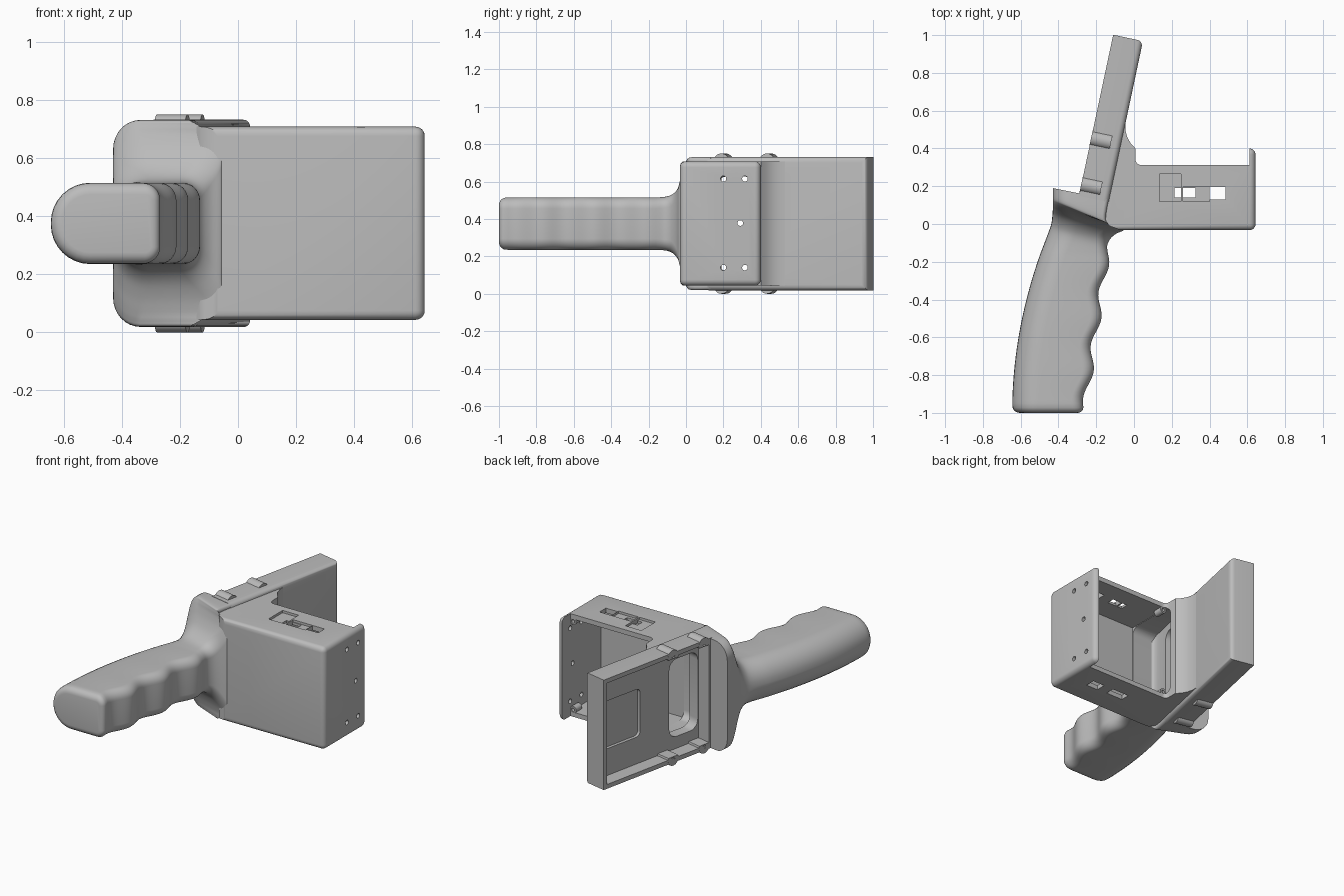
import bpy, bmesh, math
from mathutils import Vector, Matrix

if "Cube" in bpy.data.objects:
    bpy.data.objects.remove(bpy.data.objects["Cube"])

MID = 0.375                      # mirror height of the whole body
TILT = Matrix.Rotation(math.radians(-12), 4, 'Z')
FLAT = Matrix.Identity(4)

grey = bpy.data.materials.new("plain grey")
grey.use_nodes = True
grey.diffuse_color = (0.5, 0.5, 0.5, 1)
grey.node_tree.nodes["Principled BSDF"].inputs["Base Color"].default_value = (0.5, 0.5, 0.5, 1)


def finish(bm, name, frame=FLAT):
    bmesh.ops.recalc_face_normals(bm, faces=bm.faces)
    mesh = bpy.data.meshes.new(name)
    bm.to_mesh(mesh)
    bm.free()
    mesh.transform(frame)
    mesh.materials.append(grey)
    ob = bpy.data.objects.new(name, mesh)
    bpy.context.collection.objects.link(ob)
    return ob


def block(name, xs, ys, zs, frame=FLAT, round_if=None, width=0.03):
    """Box from ranges; edges whose midpoint passes round_if get rounded."""
    bm = bmesh.new()
    bmesh.ops.create_cube(bm, size=1)
    for v in bm.verts:
        v.co = [r[0] if c < 0 else r[1] for c, r in zip(v.co, (xs, ys, zs))]
    if round_if:
        bevel(bm, round_if, width)
    return finish(bm, name, frame)


def bevel(bm, rule, width):
    edges = [e for e in bm.edges if rule((e.verts[0].co + e.verts[1].co) / 2, e)]
    bmesh.ops.bevel(bm, geom=edges, offset=width, segments=6, profile=0.5, affect='EDGES')


def rod(name, axis, centre, radius, length, frame=FLAT):
    bm = bmesh.new()
    turn = Matrix.Rotation(math.pi / 2, 4, 'Y' if axis == 'X' else 'X')
    bmesh.ops.create_cone(bm, cap_ends=True, segments=32, radius1=radius, radius2=radius,
                          depth=length, matrix=Matrix.Translation(centre) @ turn)
    return finish(bm, name, frame)


def cut(ob, *cutters):
    for c in cutters:
        c.hide_render = True
        mod = ob.modifiers.new("cut", 'BOOLEAN')
        mod.operation, mod.solver, mod.object = 'DIFFERENCE', 'EXACT', c
        bpy.context.view_layer.objects.active = ob
        bpy.ops.object.modifier_apply(modifier=mod.name)
        bpy.data.objects.remove(c)


def along_x(m, e):
    d = e.verts[0].co - e.verts[1].co
    return abs(d.x) > max(abs(d.y), abs(d.z))


# Grip: lofted rounded sections with finger waves, flaring into the head
def section(row, steps=9):
    lx, ly, rx, ry, half, rad_l, rad_r = row
    left, right = Vector((lx, ly, MID)), Vector((rx, ry, MID))
    span = (right - left).length
    side = (right - left) / span
    pts = []
    for quarter in range(4):
        on_right = quarter in (0, 3)
        r = min(rad_r if on_right else rad_l, half * 0.98)
        u = span - r if on_right else r
        v = (half - r) * (1 if quarter < 2 else -1)
        for k in range(steps):
            a = (quarter + k / (steps - 1)) * math.pi / 2
            pts.append(left + side * (u + r * math.cos(a)) + Vector((0, 0, v + r * math.sin(a))))
    return pts


def grip_row(y, inset=0):
    back = -0.645 + 0.21 * (y + 1) ** 2 + inset
    front = -0.15 + 0.145 * (y + 0.22) + 0.018 * math.cos((y + 0.22) / 0.28 * math.tau) - inset
    return (back, y, front, y, 0.14 - inset, 0.136 - inset, 0.06 - inset)


cap = 0.04
rows = [grip_row(-1 + cap * (1 - math.sin(a)), cap * (1 - math.cos(a)))
        for a in (math.radians(d) for d in range(90, 0, -18))]
rows += [grip_row(-0.95 + 0.79 * i / 40) for i in range(41)]
flare = [
    (-0.455, -0.05, -0.142, -0.115, 0.145, 0.137, 0.06),
    (-0.438, 0.0, -0.125, -0.078, 0.164, 0.135, 0.07),
    (-0.432, 0.045, -0.095, -0.052, 0.202, 0.13, 0.07),
    (-0.43, 0.075, -0.058, -0.035, 0.255, 0.12, 0.06),
    (-0.43, 0.098, -0.062, -0.022, 0.305, 0.11, 0.05),
    (-0.43, 0.118, -0.115, -0.005, 0.338, 0.1, 0.03),
    (-0.43, 0.137, -0.15, 0.022, 0.355, 0.1, 0.02),
    (-0.43, 0.19, -0.134, 0.131, 0.355, 0.1, 0.02),
]
ctrl = [rows[-1]] + flare
for i in range(len(ctrl) - 1):
    a, b, c, d = (ctrl[max(0, min(len(ctrl) - 1, i + k))] for k in (-1, 0, 1, 2))
    for t in (0.25, 0.5, 0.75, 1):
        rows.append(tuple(q + t / 2 * (r - p + t * (2 * p - 5 * q + 4 * r - s + t * (3 * (q - r) + s - p)))
                          for p, q, r, s in zip(a, b, c, d)))
bm = bmesh.new()
rings = [[bm.verts.new(p) for p in section(row)] for row in rows]
for low, high in zip(rings, rings[1:]):
    for i in range(len(low)):
        j = (i + 1) % len(low)
        bm.faces.new((low[i], low[j], high[j], high[i]))
bm.faces.new(rings[0])
bm.faces.new(rings[-1])
bmesh.ops.remove_doubles(bm, verts=bm.verts, dist=0.0001)
parts = [finish(bm, "grip_and_head")]

# Tilted tray, open towards the left-hand side of the plan
tray = block("tilted_tray", (-0.316, -0.155), (0.085, 0.957), (0.018, 0.732), TILT,
             lambda m, e: m.x > -0.16 and m.y > 0.1)
cut(tray,
    block("tray_hollow", (-0.4, -0.225), (0.108, 0.932), (0.046, 0.704), TILT),
    block("tray_recess", (-0.3, -0.205), (0.58, 0.925), (0.22, 0.53), TILT, along_x),
    block("tray_window", (-0.3, 0), (0.115, 0.345), (0.123, 0.627), TILT, along_x, 0.06))
parts.append(tray)

# Housing: extruded plan with a filleted web against the tray
plan = [(-0.17, 0.04), (-0.13, -0.01), (-0.07, -0.033), (0.643, -0.033), (0.643, 0.4), (0.007, 0.4),
        (-0.018, 0.428), (-0.036, 0.46), (-0.045, 0.495), (-0.046, 0.53), (-0.07, 0.53)]
bm = bmesh.new()
base = bm.faces.new([bm.verts.new((x, y, 0.043)) for x, y in plan])
top = bmesh.ops.extrude_face_region(bm, geom=[base])["geom"]
bmesh.ops.translate(bm, verts=[g for g in top if isinstance(g, bmesh.types.BMVert)], vec=(0, 0, 0.665))
bevel(bm, lambda m, e: m.x > 0.1, 0.032)
housing = finish(bm, "housing")
cut(housing,
    block("back_notch", (0.008, 0.612), (0.312, 0.6), (-0.1, 0.9), FLAT,
          lambda m, e: m.x < 0.01 and m.y < 0.32),
    block("hollow", (0.012, 0.611), (0, 0.5), (0.073, 0.677)),
    block("web_window", (-0.3, 0.1), (0.003, 0.355), (0.076, 0.674), FLAT, along_x, 0.05))

# Switch pockets and slots through the top and bottom walls
for xs, ys in (((0.135, 0.25), (0.12, 0.265)), ((0.26, 0.4), (0.12, 0.195))):
    cut(housing, block("pocket", xs, ys, (0.693, 0.8)))
for xs, ys in (((0.215, 0.25), (0.14, 0.19)), ((0.26, 0.325), (0.14, 0.19)), ((0.4, 0.485), (0.13, 0.195))):
    cut(housing, block("slot", xs, ys, (-0.1, 0.9)))
cut(housing, block("lower_slot", (0.21, 0.33), (0.135, 0.195), (-0.1, 0.2)))

# Screw holes in the side wall
for y, z in ((0.2, 0.615), (0.2, 0.14), (0.315, 0.615), (0.315, 0.14), (0.29, 0.378)):
    cut(housing, rod("screw_hole", 'X', (0.62, y, z), 0.015, 0.1))
parts.append(housing)

# Screw bosses, mirrored top and bottom
for side, label in ((1, "upper"), (-1, "lower")):
    for x in (0.028, 0.594):
        z = MID + side * 0.287
        boss = rod(label + "_housing_boss", 'Y', (x, 0.28, z), 0.022, 0.06)
        cut(boss, rod("boss_hole", 'Y', (x, 0.3, z), 0.011, 0.06))
        parts.append(boss)
    for s in (0.149, 0.398):
        z = MID + side * 0.333
        boss = rod(label + "_tray_boss", 'X', (-0.263, s, z), 0.042, 0.108, TILT)
        cut(boss, block("boss_trim", (-0.4, -0.1), (0, 0.6), (0.058, 0.692), TILT),
            rod("boss_hole", 'X', (-0.316, s, z), 0.012, 0.1, TILT))
        parts.append(boss)

# Smooth shading with crisp edges
bpy.ops.object.select_all(action='DESELECT')
for ob in parts:
    ob.select_set(True)
bpy.context.view_layer.objects.active = parts[0]
bpy.ops.object.shade_smooth_by_angle(angle=math.radians(35))
